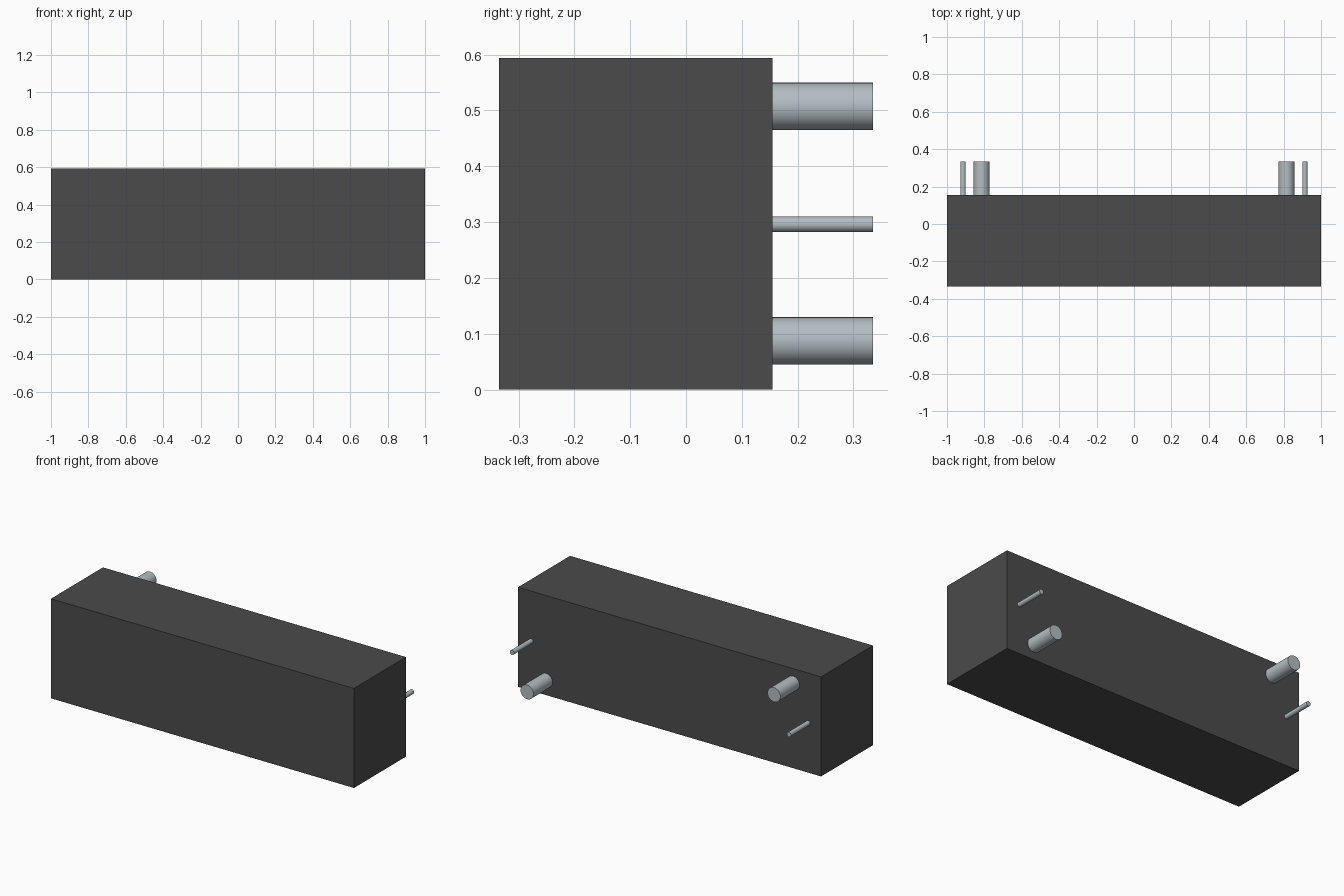
import bpy
import math

if "Cube" in bpy.data.objects:
    bpy.data.objects.remove(bpy.data.objects["Cube"], do_unlink=True)


def make_material(name, rgb):
    mat = bpy.data.materials.new(name)
    mat.use_nodes = True
    colour = (*rgb, 1.0)
    mat.diffuse_color = colour
    mat.node_tree.nodes["Principled BSDF"].inputs["Base Color"].default_value = colour
    return mat


dark_grey = make_material("dark grey", (0.07, 0.07, 0.07))
steel = make_material("pale steel", (0.45, 0.51, 0.54))

BACK_Y = 0.155    # rear face of the body
TIP_Y = 0.335     # free ends of pipes and pins
HEIGHT = 0.594


def rear_cylinder(name, x, z, radius):
    """Round bar standing straight out of the rear face."""
    start = BACK_Y - 0.005
    bpy.ops.mesh.primitive_cylinder_add(
        vertices=32, radius=radius, depth=TIP_Y - start,
        location=(x, (start + TIP_Y) / 2, z), rotation=(math.pi / 2, 0, 0))
    obj = bpy.context.object
    obj.name = name
    obj.data.materials.append(steel)
    bpy.ops.object.shade_smooth_by_angle(angle=math.radians(30))


# Rectangular body
bpy.ops.mesh.primitive_cube_add(size=1, location=(0, (BACK_Y - 0.335) / 2, HEIGHT / 2))
body = bpy.context.object
body.name = "body"
body.scale = (2.0, BACK_Y + 0.335, HEIGHT)
bpy.ops.object.transform_apply(location=False, rotation=False, scale=True)
body.data.materials.append(dark_grey)

# Pipe and pin at each end: the left pipe sits low, the right one high
for side, sign, pipe_z in (("left", 1, 0.087), ("right", -1, 0.507)):
    rear_cylinder(side + "_pipe", sign * 0.815, pipe_z, 0.0425)
    rear_cylinder(side + "_pin", sign * 0.914, 0.296, 0.014)
